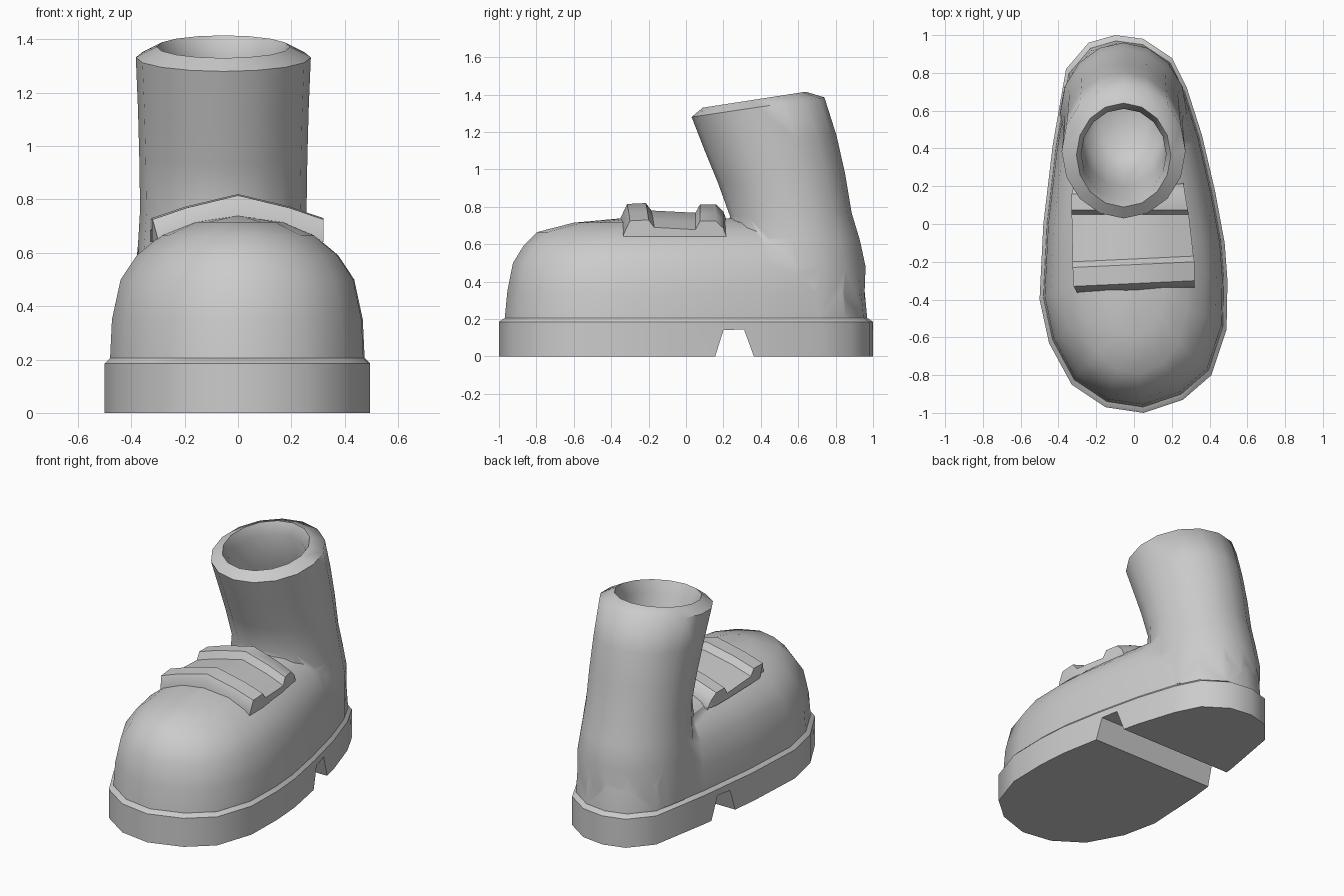
import bpy, bmesh, math
from mathutils import Vector

if "Cube" in bpy.data.objects:
    bpy.data.objects.remove(bpy.data.objects["Cube"])

grey = bpy.data.materials.new("plain grey")
grey.use_nodes = True
grey.diffuse_color = (0.6, 0.6, 0.6, 1)
grey.node_tree.nodes["Principled BSDF"].inputs["Base Color"].default_value = (0.6, 0.6, 0.6, 1)


def loft(name, rings):
    """Skin a stack of closed rings and cap both ends."""
    bm = bmesh.new()
    loops = [[bm.verts.new(p) for p in ring] for ring in rings]
    n = len(loops[0])
    for a, b in zip(loops, loops[1:]):
        for i in range(n):
            j = (i + 1) % n
            bm.faces.new((a[i], a[j], b[j], b[i]))
    bm.faces.new(loops[0])
    bm.faces.new(loops[-1])
    bmesh.ops.recalc_face_normals(bm, faces=bm.faces)
    mesh = bpy.data.meshes.new(name)
    bm.to_mesh(mesh)
    bm.free()
    mesh.materials.append(grey)
    obj = bpy.data.objects.new(name, mesh)
    bpy.context.collection.objects.link(obj)
    return obj


def smooth(obj, degrees):
    bpy.ops.object.select_all(action="DESELECT")
    obj.select_set(True)
    bpy.context.view_layer.objects.active = obj
    bpy.ops.object.shade_smooth_by_angle(angle=math.radians(degrees))


def boolean(obj, other, operation):
    mod = obj.modifiers.new(operation.lower(), "BOOLEAN")
    mod.object, mod.operation, mod.solver = other, operation, "EXACT"
    bpy.context.view_layer.objects.active = obj
    bpy.ops.object.modifier_apply(modifier=mod.name)
    bpy.data.objects.remove(other)


# Footprint shared by the sole and the foot
footprint = [(0.05, -1), (0.26, -0.93), (0.41, -0.8), (0.49, -0.56), (0.495, -0.3),
             (0.48, -0.1), (0.43, 0.17), (0.36, 0.47), (0.28, 0.72), (0.2, 0.88),
             (0.05, 0.98), (-0.1, 1), (-0.24, 0.96), (-0.36, 0.82), (-0.43, 0.42),
             (-0.48, 0), (-0.5, -0.4), (-0.45, -0.63), (-0.33, -0.85), (-0.15, -0.97)]


def foot_ring(z, sx, sy):
    return [(x * sx, y * sy, z) for x, y in footprint]


# Sole with a notch in front of the heel
sole = loft("sole", [foot_ring(0, 1, 1), foot_ring(0.185, 1, 1), foot_ring(0.205, 0.96, 0.97)])
notch_profile = [(0.15, -0.02), (0.2, 0.14), (0.31, 0.145), (0.37, -0.02)]
notch = loft("notch", [[(x, y, z) for y, z in notch_profile] for x in (-0.7, 0.7)])
boolean(sole, notch, "DIFFERENCE")
smooth(sole, 35)

# Rounded foot
foot = loft("boot_upper", [foot_ring(*r) for r in (
    (0.195, 0.96, 0.97), (0.35, 0.945, 0.955), (0.5, 0.88, 0.925), (0.59, 0.76, 0.87),
    (0.665, 0.58, 0.795), (0.715, 0.34, 0.6), (0.738, 0.05, 0.35))])


# Leaning shaft: each ring spans a front point, a back point and a half width
def shaft_ring(front, back, half, cx=-0.055, sides=16):
    f, b = Vector((cx, *front)), Vector((cx, *back))
    mid, axis = (f + b) / 2, (b - f) / 2
    return [mid + axis * math.cos(a) + Vector((half * math.sin(a), 0, 0))
            for a in (math.tau * i / sides for i in range(sides))]


shaft = loft("shaft", [shaft_ring(*r) for r in (
    ((0.22, 0.21), (0.95, 0.21), 0.34), ((0.22, 0.48), (0.96, 0.48), 0.335),
    ((0.22, 0.64), (0.93, 0.62), 0.32), ((0.235, 0.75), (0.885, 0.77), 0.312),
    ((0.17, 0.93), (0.85, 0.98), 0.315), ((0.1, 1.1), (0.805, 1.18), 0.32),
    ((0.03, 1.28), (0.74, 1.385), 0.328), ((0.09, 1.33), (0.64, 1.415), 0.25),
    ((0.13, 1.26), (0.61, 1.34), 0.225), ((0.2, 1.05), (0.7, 1.1), 0.23),
    ((0.28, 0.86), (0.78, 0.86), 0.22), ((0.38, 0.78), (0.68, 0.78), 0.12))])
boolean(foot, shaft, "UNION")
smooth(foot, 60)


# Arched tongue with a raised bar at each end
def tongue_ring(y, top, left, right):
    upper = []
    for t in (-1, -0.6, 0, 0.6, 1):
        x = right * t if t > 0 else -left * t
        upper.append((x, y - 0.015 * (1 - t) * (y < 0), top - 0.09 * abs(t) ** 1.3))
    return upper + [(right, y, 0.64), (left, y, 0.64)]


tongue = loft("tongue", [tongue_ring(*r) for r in (
    (-0.335, 0.74, -0.3, 0.32), (-0.3, 0.815, -0.32, 0.32), (-0.2, 0.82, -0.325, 0.32),
    (-0.17, 0.78, -0.325, 0.315), (0.05, 0.768, -0.33, 0.29), (0.075, 0.813, -0.33, 0.285),
    (0.16, 0.813, -0.33, 0.27), (0.2, 0.775, -0.32, 0.265), (0.22, 0.72, -0.31, 0.26))])
smooth(tongue, 40)
